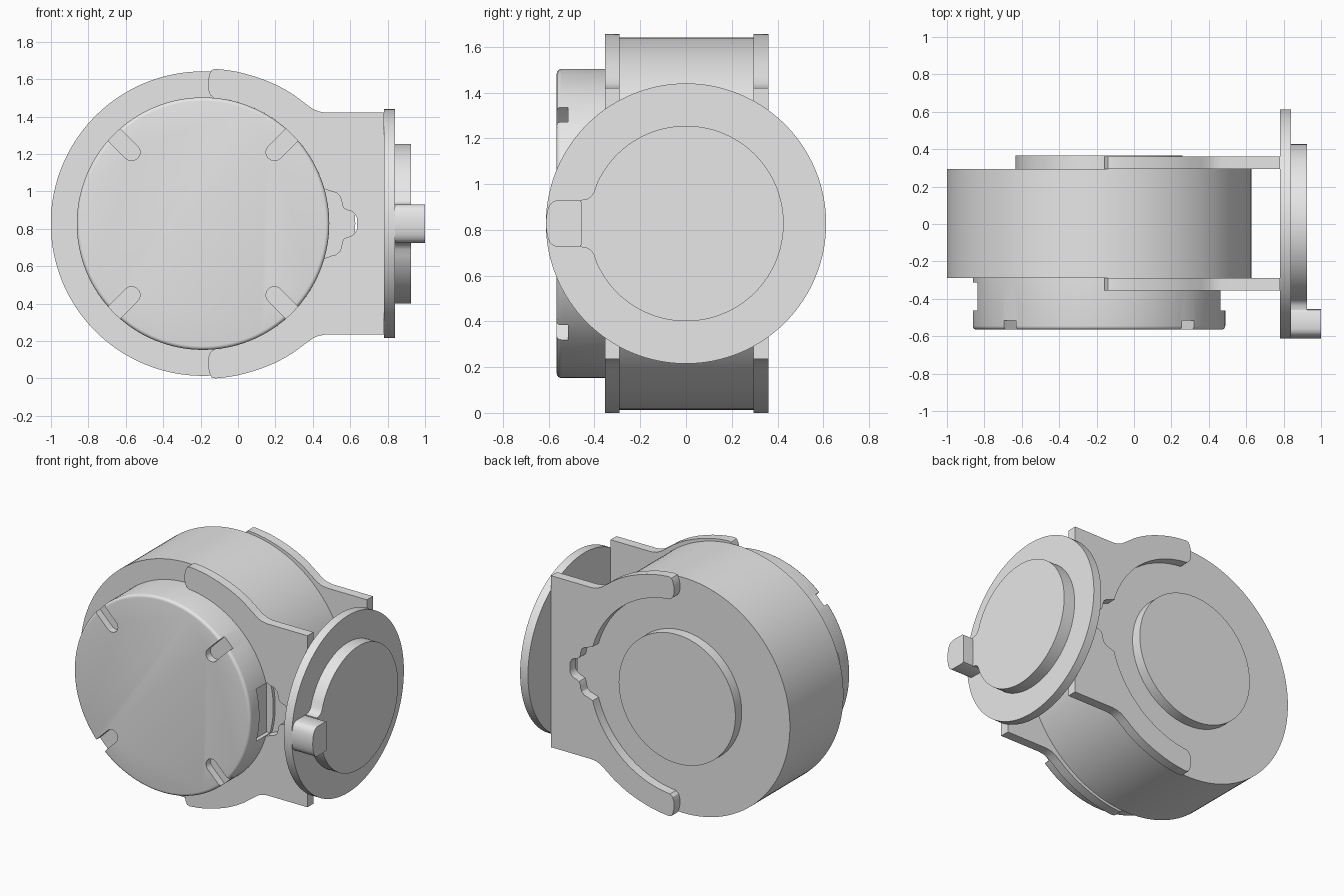
import bpy, bmesh, math
from math import sin, cos, pi, radians, sqrt

if "Cube" in bpy.data.objects:
    bpy.data.objects.remove(bpy.data.objects["Cube"])

CX, CZ = -0.187, 0.8275          # axis of the drum
grey = bpy.data.materials.new("light_grey")
grey.diffuse_color = (0.8, 0.8, 0.8, 1)
grey.use_nodes = True
grey.node_tree.nodes["Principled BSDF"].inputs["Base Color"].default_value = grey.diffuse_color


def finish(name, bm):
    bmesh.ops.recalc_face_normals(bm, faces=bm.faces)
    me = bpy.data.meshes.new(name)
    bm.to_mesh(me)
    bm.free()
    me.materials.append(grey)
    ob = bpy.data.objects.new(name, me)
    bpy.context.collection.objects.link(ob)
    return ob


def smooth(ob):
    bpy.ops.object.select_all(action='DESELECT')
    ob.select_set(True)
    bpy.context.view_layer.objects.active = ob
    bpy.ops.object.shade_smooth_by_angle(angle=radians(30))


def place(axis, u, v, t):
    # axis Y: outline in x/z; axis X: outline in y/z
    return (u, t, CZ + v) if axis == 'Y' else (t, u, CZ + v)


def prism(name, pts, t0, t1, axis='Y'):
    bm = bmesh.new()
    lo = [bm.verts.new(place(axis, u, v, t0)) for u, v in pts]
    hi = [bm.verts.new(place(axis, u, v, t1)) for u, v in pts]
    n = len(pts)
    bm.faces.new(lo)
    bm.faces.new(hi[::-1])
    for i in range(n):
        j = (i + 1) % n
        bm.faces.new((lo[i], hi[i], hi[j], lo[j]))
    return finish(name, bm)


def lathe(name, profile, axis='Y', n=128):
    c = CX if axis == 'Y' else 0
    bm = bmesh.new()
    rings = [[bm.verts.new(place(axis, c + r * cos(2 * pi * i / n), r * sin(2 * pi * i / n), t))
              for i in range(n)] for r, t in profile]
    for a, b in zip(rings, rings[1:]):
        for i in range(n):
            j = (i + 1) % n
            bm.faces.new((a[i], a[j], b[j], b[i]))
    bm.faces.new(rings[0])
    bm.faces.new(rings[-1])
    return finish(name, bm)


def cut(ob, cutter):
    cutter.hide_render = True
    m = ob.modifiers.new("cut", 'BOOLEAN')
    m.operation, m.solver, m.object = 'DIFFERENCE', 'EXACT', cutter
    bpy.ops.object.select_all(action='DESELECT')
    ob.select_set(True)
    bpy.context.view_layer.objects.active = ob
    bpy.ops.object.modifier_apply(modifier=m.name)
    bpy.data.objects.remove(cutter)


def mirrored(half):
    # half outline with v >= 0, closed by its mirror image below
    return half + [(u, -v) for u, v in reversed(half) if v > 1e-6]


# Drum and raised disc on its back
smooth(lathe("drum", [(0.814, -0.29), (0.814, 0.295)]))
smooth(lathe("back_disc", [(0.446, 0.29), (0.446, 0.365)]))

# Front cap with a rounded rim, four radial slots and two side pockets
R = 0.675
rim = [(R - 0.02 + 0.02 * cos(a), -0.545 - 0.02 * sin(a)) for a in (0, pi / 8, pi / 4, 3 * pi / 8, pi / 2)]
cap = lathe("front_cap", [(R, -0.288)] + rim)
for k in range(4):
    a = pi / 4 + k * pi / 2
    slot = [(0.75, 0.045)] + [(0.54 - 0.045 * sin(t * pi / 12), 0.045 * cos(t * pi / 12))
                              for t in range(13)] + [(0.75, -0.045)]
    pts = [(CX + u * cos(a) - v * sin(a), u * sin(a) + v * cos(a)) for u, v in slot]
    cut(cap, prism("slot_cutter", pts, -0.65, -0.515))
for s in (-1, 1):
    pts = [(CX + s * u, v) for u, v in ((0.625, -0.18), (0.75, -0.18), (0.75, 0.18), (0.625, 0.18))]
    cut(cap, prism("pocket_cutter", pts, -0.463, -0.312))
smooth(cap)

# Forked side plates: outer edge, rounded tip, inner arc, stepped notch
outer = [(0.78, 0.593), (0.47, 0.593), (0.43, 0.60), (0.40, 0.613), (0.36, 0.642), (0.30, 0.687),
         (0.25, 0.718), (0.20, 0.744), (0.15, 0.765), (0.10, 0.783), (0.05, 0.798), (0.0, 0.811),
         (-0.06, 0.821), (-0.12, 0.8275), (-0.14, 0.822), (-0.152, 0.80), (-0.16, 0.765),
         (-0.16, 0.72), (-0.15, 0.69), (-0.13, sqrt(R * R - 0.057 ** 2))]
inner = [(CX + R * cos(radians(d)), R * sin(radians(d))) for d in range(84, 14, -2)]
notch = [(0.50, 0.172), (0.525, 0.165), (0.545, 0.148), (0.553, 0.125), (0.557, 0.10), (0.566, 0.082),
         (0.582, 0.073), (0.605, 0.067), (0.622, 0.055), (0.635, 0.033), (0.636, 0)]
for name, y0, y1 in (("front_fork_plate", -0.355, -0.29), ("back_fork_plate", 0.295, 0.36)):
    smooth(prism(name, mirrored(outer + inner + notch), y0, y1))

# End flange, raised plate with a flared neck, and the latch tab
smooth(lathe("flange", [(0.6125, 0.78), (0.6125, 0.84)], 'X'))
r = 0.427
half = [(r * cos(radians(d)), r * sin(radians(d))) for d in range(0, 157, 3)]
half += [(-0.402, 0.138), (-0.415, 0.118), (-0.435, 0.106), (-0.46, 0.103)]
smooth(prism("raised_plate", mirrored(half), 0.835, 0.925, 'X'))
tab = [(-0.455, 0.085), (-0.459, 0.097), (-0.47, 0.103), (-0.56, 0.103), (-0.58, 0.097),
       (-0.595, 0.083), (-0.605, 0.06), (-0.610, 0.03), (-0.6125, 0)]
smooth(prism("latch_tab", mirrored(tab), 0.835, 1.0, 'X'))
